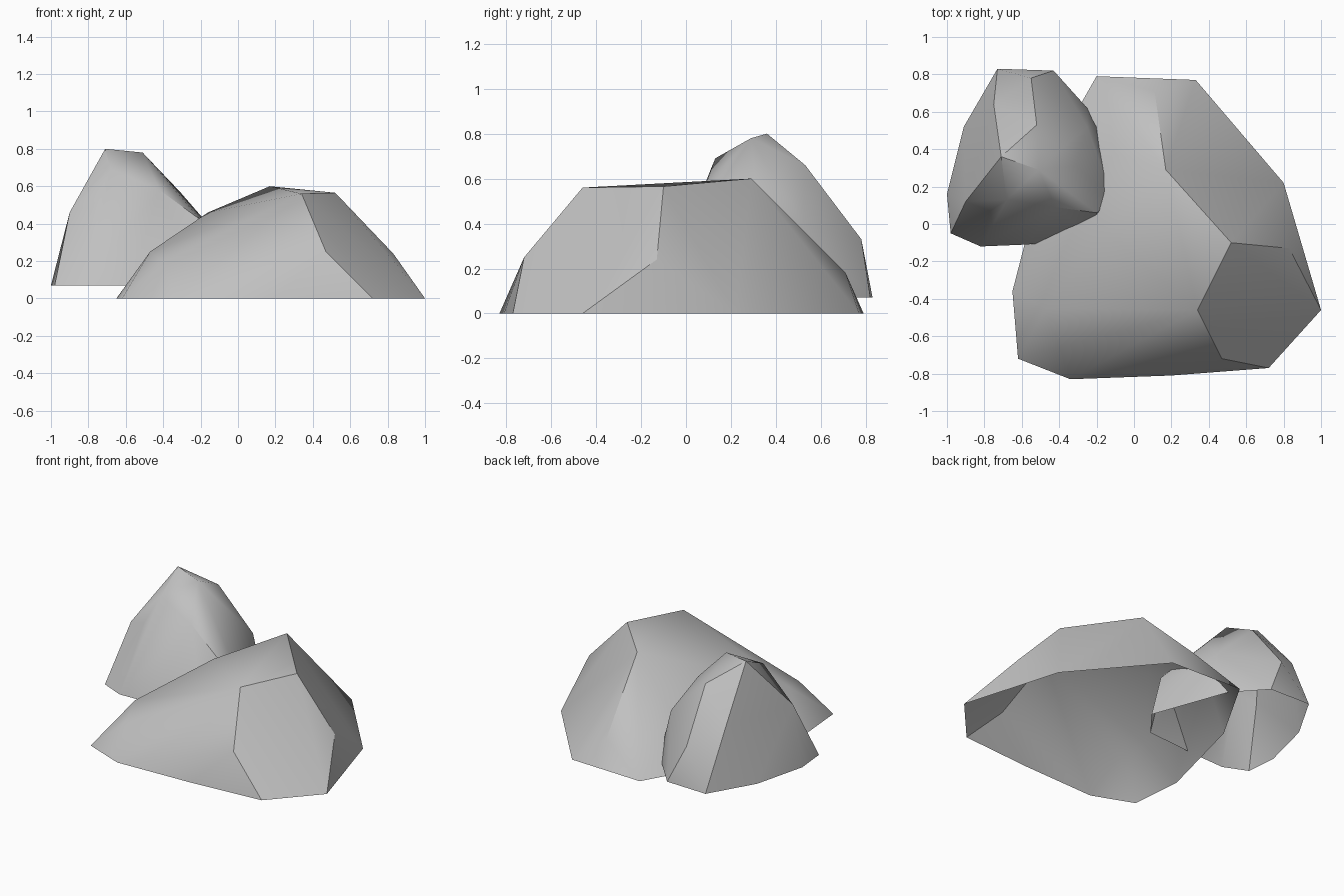
import bpy
import bmesh
from math import radians

default_cube = bpy.data.objects.get("Cube")
if default_cube:
    bpy.data.objects.remove(default_cube, do_unlink=True)


def flat_material(name, color):
    material = bpy.data.materials.new(name)
    material.use_nodes = True
    material.diffuse_color = color
    shader = material.node_tree.nodes["Principled BSDF"]
    shader.inputs["Base Color"].default_value = color
    shader.inputs["Roughness"].default_value = 0.9
    return material


def boulder(name, foot, foot_height, shoulder, crown, material):
    """Chiselled rock: a hull over three rings of corners, open underneath."""
    bm = bmesh.new()
    for x, y in foot:
        bm.verts.new((x, y, foot_height))
    for corner in shoulder + crown:
        bm.verts.new(corner)
    bmesh.ops.convex_hull(bm, input=bm.verts[:])

    # Drop corners swallowed by the hull, and open the underside
    loose = [v for v in bm.verts if not v.link_faces]
    bmesh.ops.delete(bm, geom=loose, context="VERTS")
    bm.normal_update()
    underside = [f for f in bm.faces if f.normal.z < -0.6]
    bmesh.ops.delete(bm, geom=underside, context="FACES")

    # Merge the nearly coplanar triangles into broad facets
    bmesh.ops.dissolve_limit(bm, angle_limit=radians(1),
                             verts=bm.verts[:], edges=bm.edges[:])

    mesh = bpy.data.meshes.new(name)
    bm.to_mesh(mesh)
    bm.free()
    mesh.materials.append(material)
    rock = bpy.data.objects.new(name, mesh)
    bpy.context.collection.objects.link(rock)

    bpy.ops.object.select_all(action="DESELECT")
    rock.select_set(True)
    bpy.context.view_layer.objects.active = rock
    bpy.ops.object.shade_smooth_by_angle(angle=radians(31))
    return rock


stone = flat_material("grey_stone", (0.53, 0.53, 0.53, 1))

# Broad low rock with a flat sloping top
boulder(
    "large_rock",
    foot=[(-.65, -.36), (-.62, -.72), (-.34, -.83), (.2, -.81), (.72, -.77),
          (1, -.46), (.8, .22), (.33, .77), (-.2, .79), (-.48, .3), (-.58, -.12)],
    foot_height=0,
    shoulder=[(.47, -.72, .25), (.83, -.13, .24), (.11, .71, .18),
              (-.24, .42, .26), (-.47, -.45, .25), (-.4, -.66, .19)],
    crown=[(.34, -.46, .56), (.52, -.1, .565), (.17, .29, .6),
           (-.16, -.04, .46), (-.1, -.41, .405)],
    material=stone,
)

# Taller narrow rock leaning into the back corner of the large one
boulder(
    "small_rock",
    foot=[(-1, .16), (-.91, .52), (-.73, .83), (-.43, .82), (-.25, .62),
          (-.06, .1), (-.2, -.08), (-.58, -.11), (-.82, -.12), (-.98, -.05)],
    foot_height=.07,
    shoulder=[(-.9, .12, .46), (-.75, .64, .46), (-.55, .78, .33),
              (-.25, .52, .4), (-.2, .52, .2), (-.15, .32, .28),
              (-.16, .2, .35), (-.11, .13, .34), (-.2, .06, .42),
              (-.77, .07, .5)],
    crown=[(-.71, .36, .8), (-.51, .29, .78), (-.68, .13, .69),
           (-.52, .53, .66), (-.31, .31, .57), (-.42, .09, .58)],
    material=stone,
)
